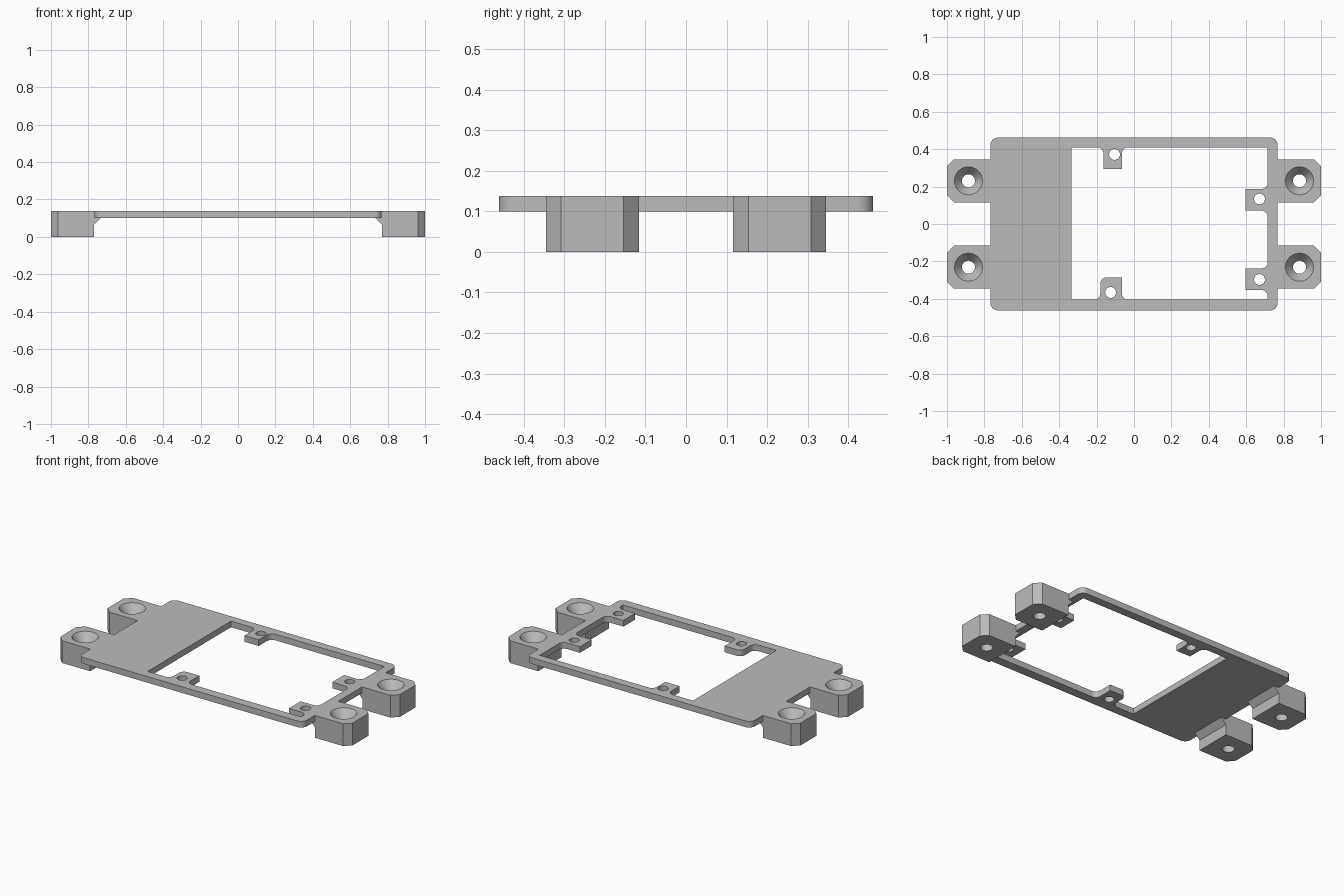
import bpy, bmesh, math
from mathutils import Vector

if "Cube" in bpy.data.objects:
    bpy.data.objects.remove(bpy.data.objects["Cube"])

TOP, UNDER = 0.138, 0.1          # plate top and underside
EAR_Y, HOLE_X = 0.231, 0.885     # ear centre line and screw position

grey = bpy.data.materials.new("plain grey")
grey.use_nodes = True
grey.diffuse_color = (0.5, 0.5, 0.5, 1)
grey.node_tree.nodes["Principled BSDF"].inputs["Base Color"].default_value = (0.5, 0.5, 0.5, 1)


def rounded(points, steps=8):
    """Turn (x, y, radius) corners into an outline with square-corner fillets."""
    out = []
    for i, (x, y, r) in enumerate(points):
        p = Vector((x, y))
        if r == 0:
            out.append(p)
            continue
        a = (Vector(points[i - 1][:2]) - p).normalized() * r
        b = (Vector(points[(i + 1) % len(points)][:2]) - p).normalized() * r
        for k in range(steps + 1):
            t = math.pi / 2 * k / steps
            out.append(p + a * (1 - math.sin(t)) + b * (1 - math.cos(t)))
    return out


def circle(x, y, r, n=32):
    return [Vector((x + r * math.cos(math.tau * k / n),
                    y + r * math.sin(math.tau * k / n))) for k in range(n)]


def finish(name, bm):
    bmesh.ops.recalc_face_normals(bm, faces=bm.faces[:])
    mesh = bpy.data.meshes.new(name)
    bm.to_mesh(mesh)
    bm.free()
    mesh.materials.append(grey)
    obj = bpy.data.objects.new(name, mesh)
    bpy.context.collection.objects.link(obj)
    return obj


def activate(obj):
    bpy.ops.object.select_all(action='DESELECT')
    obj.select_set(True)
    bpy.context.view_layer.objects.active = obj


def smooth(obj):
    activate(obj)
    bpy.ops.object.shade_smooth_by_angle(angle=math.radians(30))


def extrude(bm, faces, vec):
    geo = bmesh.ops.extrude_face_region(bm, geom=faces)["geom"]
    bmesh.ops.translate(bm, vec=vec, verts=[g for g in geo if isinstance(g, bmesh.types.BMVert)])


# Frame plate: rounded outline, opening with four tabs, and tab holes
X, Y, R, F = 0.768, 0.462, 0.04, 0.034
L, W, S, N = -0.335, 0.715, -0.405, 0.41
outline = rounded([(-X, -Y, R), (X, -Y, R), (X, Y, R), (-X, Y, R)])


def side_tab(y0, y1):
    return [(W, y0, F), (0.595, y0, 0), (0.595, y1, 0), (W, y1, F)]


opening = rounded(
    [(L, S, 0), (-0.18, S, F), (-0.18, -0.285, F), (-0.065, -0.285, 0), (-0.065, S, F), (W, S, 0)]
    + side_tab(-0.353, -0.238) + side_tab(0.072, 0.187)
    + [(W, N, 0), (-0.065, N, F), (-0.065, 0.295, 0), (-0.163, 0.295, 0), (-0.163, N, F), (L, N, 0)])
tab_holes = [circle(x, y, 0.029) for x, y in
             ((-0.104, 0.372), (-0.125, -0.366), (0.671, 0.134), (0.671, -0.297))]

bm = bmesh.new()
for loop in [outline, opening] + tab_holes:
    vs = [bm.verts.new((p.x, p.y, UNDER)) for p in loop]
    for a, b in zip(vs, vs[1:] + vs[:1]):
        bm.edges.new((a, b))
bmesh.ops.triangle_fill(bm, use_beauty=True, use_dissolve=False, edges=bm.edges[:])
extrude(bm, bm.faces[:], (0, 0, TOP - UNDER))
smooth(finish("frame_plate", bm))


# Countersunk screw cutter, spun from a profile
def screw_cutter(x, y):
    bm = bmesh.new()
    profile = [(0, -0.05), (0.035, -0.05), (0.035, 0.085), (0.075, TOP), (0.075, 0.2), (0, 0.2)]
    vs = [bm.verts.new((r, 0, z)) for r, z in profile]
    es = [bm.edges.new(pair) for pair in zip(vs, vs[1:])]
    bmesh.ops.spin(bm, geom=vs + es, cent=(0, 0, 0), axis=(0, 0, 1), angle=math.tau, steps=40)
    bmesh.ops.remove_doubles(bm, verts=bm.verts[:], dist=0.0001)
    bmesh.ops.translate(bm, vec=(x, y, 0), verts=bm.verts[:])
    cutter = finish("screw_cutter", bm)
    cutter.hide_render = True
    return cutter


# Mounting ears: block with sloped gusset and chamfered outer corners
def ear(name, sx, sy):
    bm = bmesh.new()
    profile = [(0.735, UNDER), (0.77, 0.065), (0.77, 0), (1, 0), (1, TOP), (X, TOP), (X, UNDER)]
    face = bm.faces.new([bm.verts.new((sx * x, sy * EAR_Y - 0.115, z)) for x, z in profile])
    extrude(bm, [face], (0, 0.23, 0))
    bmesh.ops.recalc_face_normals(bm, faces=bm.faces[:])
    outer = [e for e in bm.edges if all(abs(v.co.x) > 0.99 for v in e.verts)
             and abs(e.verts[0].co.z - e.verts[1].co.z) > 0.1]
    bmesh.ops.bevel(bm, geom=outer, offset=0.038, segments=1, affect='EDGES')
    obj = finish(name, bm)
    cutter = screw_cutter(sx * HOLE_X, sy * EAR_Y)
    mod = obj.modifiers.new("screw_hole", 'BOOLEAN')
    mod.operation, mod.solver, mod.object = 'DIFFERENCE', 'EXACT', cutter
    activate(obj)
    bpy.ops.object.modifier_apply(modifier=mod.name)
    bpy.data.objects.remove(cutter)
    smooth(obj)


for sx, side in ((1, "left"), (-1, "right")):
    for sy, end in ((-1, "front"), (1, "back")):
        ear(f"mounting_ear_{end}_{side}", sx, sy)
